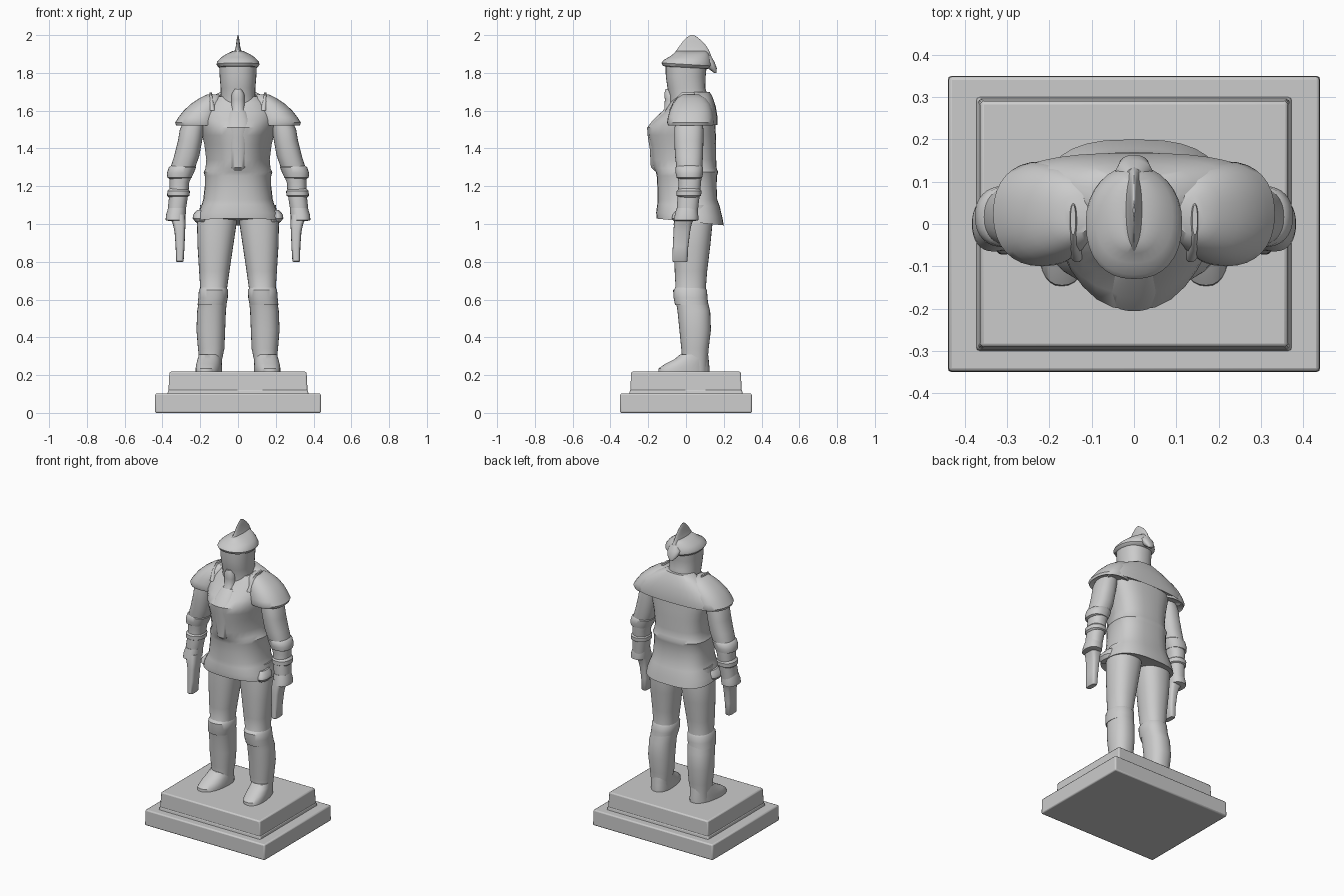
import bpy, bmesh, math

SEG = 32


def spow(v, p):
    return math.copysign(abs(v) ** p, v)


def finish(name, bm, mirror=False, angle=40, bevel=0):
    bmesh.ops.recalc_face_normals(bm, faces=bm.faces)
    me = bpy.data.meshes.new(name)
    bm.to_mesh(me)
    bm.free()
    ob = bpy.data.objects.new(name, me)
    bpy.context.collection.objects.link(ob)
    if mirror:
        ob.modifiers.new("mirror", 'MIRROR')
    if bevel:
        b = ob.modifiers.new("bevel", 'BEVEL')
        b.width, b.segments = bevel, 2
    bpy.ops.object.select_all(action='DESELECT')
    ob.select_set(True)
    bpy.context.view_layer.objects.active = ob
    bpy.ops.object.shade_smooth_by_angle(angle=math.radians(angle))
    return ob


def loft(name, rings, mirror=False, front=(.88, .88), back=(.88, .88),
         yc=None, tilt=None, skew=0, angle=40):
    """Skin through rings (z, x0, x1, y_front, y_back[, front y power])."""
    bm = bmesh.new()
    loops = []
    for i, r in enumerate(rings):
        z, x0, x1, yf, yb = r[:5]
        cy = (yf + yb) / 2 if yc is None else yc
        loop = []
        for k in range(SEG):
            a = 2 * math.pi * k / SEG
            c, s = math.cos(a), math.sin(a)
            px, py = back if s > 0 else front
            if s <= 0 and len(r) > 5:
                py = r[5]
            x = (x0 + x1) / 2 + (x1 - x0) / 2 * spow(c, px)
            y = cy + ((yb - cy) if s > 0 else (cy - yf)) * spow(s, py)
            dz = tilt[i] * y if tilt else 0
            loop.append(bm.verts.new((x + skew * (y - cy), y, z + dz)))
        loops.append(loop)
    for a, b in zip(loops, loops[1:]):
        for k in range(SEG):
            j = (k + 1) % SEG
            bm.faces.new((a[k], a[j], b[j], b[k]))
    bm.faces.new(loops[0])
    bm.faces.new(loops[-1])
    return finish(name, bm, mirror, angle)


def slab(name, hx, hy, z0, z1, inset):
    bm = bmesh.new()
    bmesh.ops.create_cube(bm, size=2)
    for v in bm.verts:
        d = inset if v.co.z > 0 else 0
        v.co.x *= hx - d
        v.co.y *= hy - d
        v.co.z = z1 if v.co.z > 0 else z0
    return finish(name, bm, angle=30, bevel=.008)


# Stepped plinth
slab("plinth_lower", .44, .35, 0, .103, .002)
slab("plinth_foot_moulding", .375, .302, .09, .125, .006)
slab("plinth_upper", .369, .296, .10, .218, .006)

# Legs with knee guards and greaves
loft("leg", [
    (.22, .085, .205, -.03, .115), (.28, .085, .205, -.02, .115),
    (.34, .072, .212, -.025, .12), (.44, .068, .22, -.035, .132),
    (.54, .064, .216, -.045, .128), (.60, .058, .206, -.055, .112),
    (.64, .055, .205, -.065, .108), (.66, .058, .2, -.055, .105),
    (.75, .045, .206, -.06, .112), (.88, .026, .214, -.062, .128),
    (1.0, .008, .217, -.065, .14), (1.1, .002, .2, -.06, .13)], True)
loft("greave_cuff", [
    (.57, .062, .214, -.058, .118), (.61, .054, .21, -.066, .114),
    (.65, .053, .207, -.068, .111), (.665, .062, .198, -.055, .1)], True)
loft("foot", [
    (.21, .088, .222, -.148, .125), (.235, .086, .222, -.145, .125),
    (.26, .088, .218, -.11, .122), (.285, .088, .212, -.06, .12),
    (.31, .09, .206, -.03, .117)], True, skew=-.12)

# Body: flared skirt, waist, ridged breastplate, upper back
body = [
    (1.02, -.19, .19, -.13, .17, .7), (1.013, -.222, .222, -.155, .2, .75),
    (1.05, -.215, .215, -.158, .192, .75), (1.10, -.193, .193, -.152, .178, .8),
    (1.13, -.184, .184, -.15, .165, .85), (1.2, -.176, .176, -.152, .162, .9),
    (1.255, -.176, .176, -.155, .164, 1), (1.275, -.182, .182, -.16, .17, 1.1),
    (1.295, -.172, .172, -.172, .162, 1.4), (1.34, -.168, .168, -.182, .16, 1.5),
    (1.42, -.178, .178, -.19, .16, 1.5), (1.47, -.19, .19, -.202, .158, 1.5),
    (1.51, -.2, .2, -.204, .156, 1.5), (1.55, -.205, .205, -.165, .154, 1.3),
    (1.59, -.2, .2, -.118, .152, 1), (1.64, -.165, .165, -.085, .145, .9),
    (1.675, -.12, .12, -.06, .13, .9)]
loft("body_armour", body, front=(.85, .9), back=(.72, .75), yc=.03,
     tilt=[-.1, -.1, -.07, -.03] + [0] * (len(body) - 4))
loft("skirt_corner", [
    (1.01, .175, .225, -.06, .03), (1.03, .168, .24, -.075, .045),
    (1.05, .168, .238, -.07, .045), (1.075, .17, .215, -.05, .04)], True)

# Raised plate down the middle of the chest
loft("chest_plate_ridge", [
    (1.28, -.03, .03, -.165, -.1), (1.3, -.042, .042, -.186, -.1),
    (1.4, -.055, .055, -.192, -.1), (1.46, -.055, .055, -.202, -.1),
    (1.51, -.072, .072, -.206, -.08), (1.55, -.066, .066, -.175, -.08),
    (1.6, -.045, .045, -.122, -.05)])

# Shoulder guards and the mantle across the back
loft("shoulder_guard", [
    (1.535, .13, .31, -.075, .11), (1.522, .1, .328, -.095, .142),
    (1.537, .1, .333, -.1, .148), (1.565, .1, .315, -.096, .146),
    (1.6, .09, .288, -.086, .14), (1.635, .08, .25, -.07, .128),
    (1.665, .08, .205, -.048, .105), (1.685, .1, .165, -.022, .07)], True)
loft("back_mantle", [
    (1.535, -.26, .26, .05, .158), (1.525, -.28, .28, .03, .168),
    (1.56, -.28, .28, .03, .168), (1.62, -.23, .23, .02, .158),
    (1.67, -.15, .15, .01, .142), (1.7, -.09, .09, .01, .125)],
    back=(.8, .8))
loft("collar_tip", [
    (1.60, .11, .16, -.09, .06), (1.65, .125, .158, -.065, .06),
    (1.695, .138, .15, -.025, .045)], True)

# Head, cheek cover and beard
loft("head", [
    (1.55, -.1, .1, -.09, .1), (1.62, -.098, .098, -.085, .11),
    (1.68, -.092, .092, -.088, .115), (1.72, -.092, .092, -.098, .102),
    (1.78, -.097, .097, -.107, .104), (1.84, -.1, .1, -.108, .11)])
loft("beard", [
    (1.55, -.05, .05, -.16, -.04), (1.61, -.036, .036, -.115, -.04),
    (1.66, -.035, .035, -.112, -.04), (1.69, -.033, .033, -.115, -.05),
    (1.715, -.018, .018, -.107, -.06)])

# Helmet bowl with rolled rim, comb and rear peak
loft("helmet_bowl", [
    (1.825, -.09, .09, -.1, .1), (1.83, -.104, .104, -.122, .12),
    (1.845, -.114, .114, -.13, .137), (1.86, -.11, .11, -.12, .138),
    (1.88, -.092, .092, -.092, .13), (1.898, -.066, .066, -.07, .122),
    (1.915, -.03, .03, -.05, .11)], back=(1, .95),
    tilt=[-.06] * 4 + [-.03, 0, 0])
loft("helmet_comb", [
    (1.85, -.05, .05, -.1, .142), (1.88, -.033, .033, -.085, .137),
    (1.91, -.02, .02, -.058, .126), (1.94, -.012, .012, -.036, .11),
    (1.97, -.008, .008, -.014, .083), (1.99, -.005, .005, .008, .058),
    (2.0, -.002, .002, .022, .042)], front=(1, .9), back=(1, .9))
loft("helmet_rear_peak", [
    (1.80, -.012, .012, .148, .162), (1.825, -.035, .035, .115, .163),
    (1.86, -.045, .045, .08, .15), (1.89, -.02, .02, .08, .132)])

# Arms: upper arm, elbow guard, forearm, gauntlet cuff, hand
loft("arm", [
    (1.03, .285, .37, -.045, .06), (1.1, .272, .37, -.048, .066),
    (1.17, .262, .362, -.042, .075), (1.22, .258, .362, -.04, .08),
    (1.29, .23, .36, -.05, .085), (1.36, .205, .338, -.058, .09),
    (1.44, .19, .318, -.062, .092), (1.5, .18, .308, -.062, .092),
    (1.58, .17, .27, -.05, .085)], True)
loft("elbow_guard", [
    (1.238, .268, .362, -.035, .07), (1.245, .246, .374, -.05, .085),
    (1.27, .234, .376, -.055, .09), (1.3, .222, .366, -.055, .09),
    (1.312, .228, .35, -.045, .08)], True)
loft("forearm_band", [
    (1.14, .275, .365, -.035, .065), (1.15, .256, .375, -.05, .08),
    (1.175, .255, .374, -.05, .082), (1.19, .268, .36, -.035, .07)], True)
loft("gauntlet_cuff", [
    (1.015, .3, .36, -.05, .045), (1.02, .28, .383, -.065, .065),
    (1.045, .277, .382, -.06, .065), (1.085, .275, .37, -.05, .06)], True)
loft("hand", [
    (.798, .292, .324, -.068, .004), (.803, .288, .328, -.072, .008),
    (.88, .283, .33, -.07, .012), (.96, .28, .336, -.066, .022),
    (1.0, .278, .345, -.064, .03), (1.05, .28, .365, -.055, .05)], True,
    front=(.6, .6), back=(.6, .6))
